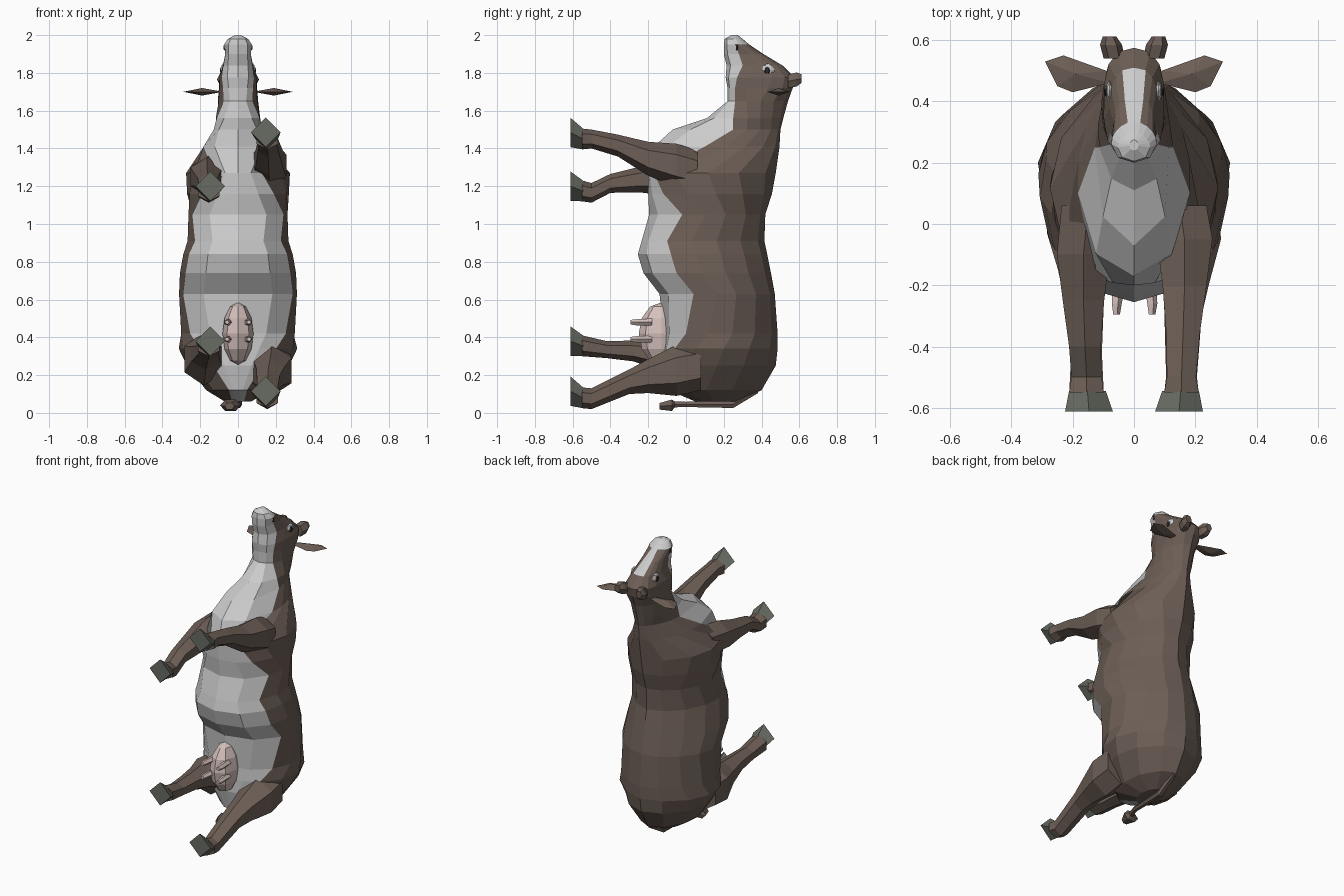
import bpy, bmesh
from math import sin, cos, acos, pi, copysign
from mathutils import Vector


def material(name, rgb):
    m = bpy.data.materials.new(name)
    m.diffuse_color = (*rgb, 1)
    return m


BROWN = material("brown_hide", (0.15, 0.112, 0.092))
WHITE = material("pale_hide", (0.72, 0.72, 0.72))
HOOF = material("hoof_horn", (0.14, 0.15, 0.125))
PINK = material("udder_skin", (0.66, 0.53, 0.50))
DARK = material("dark_eye", (0.03, 0.03, 0.03))


def finish(name, bm, mats):
    bmesh.ops.recalc_face_normals(bm, faces=bm.faces[:])
    me = bpy.data.meshes.new(name)
    bm.to_mesh(me)
    bm.free()
    for m in mats:
        me.materials.append(m)
    ob = bpy.data.objects.new(name, me)
    bpy.context.collection.objects.link(ob)
    return ob


def loft(name, rings, mats, pick=None):
    """Skin a list of point rings; pick(ring, side) chooses the material slot."""
    bm = bmesh.new()
    vs = [[bm.verts.new(p) for p in r] for r in rings]
    n = len(rings[0])
    for i in range(len(vs) - 1):
        for k in range(n):
            j = (k + 1) % n
            f = bm.faces.new((vs[i][k], vs[i][j], vs[i + 1][j], vs[i + 1][k]))
            f.material_index = pick(i, k) if pick else 0
    bm.faces.new(vs[0])
    f = bm.faces.new(vs[-1])
    f.material_index = pick(len(vs) - 2, 0) if pick else 0
    return finish(name, bm, mats)


def ring_y(x, y, z, rx, rz, n, turn=0.0):
    """Ring lying across the y axis."""
    return [(x + rx * cos(2 * pi * k / n + turn), y, z + rz * sin(2 * pi * k / n + turn))
            for k in range(n)]


def ball(name, centre, size, mat, u=8, v=6):
    bm = bmesh.new()
    bmesh.ops.create_uvsphere(bm, u_segments=u, v_segments=v, radius=1)
    for p in bm.verts:
        p.co = Vector(centre) + Vector([a * b for a, b in zip(p.co, size)])
    return finish(name, bm, [mat])


# Body, neck and head: z, belly y, back y, half width, y where the pale belly ends
body = [
    (0.06, 0.05, 0.27, 0.07, 0.06),
    (0.12, -0.09, 0.40, 0.17, -0.088),
    (0.25, -0.12, 0.475, 0.27, -0.09),
    (0.34, -0.12, 0.485, 0.315, -0.06),
    (0.42, -0.12, 0.485, 0.305, 0.0),
    (0.63, -0.14, 0.47, 0.312, 0.04),
    (0.74, -0.225, 0.45, 0.308, -0.05),
    (0.84, -0.255, 0.43, 0.29, -0.08),
    (0.91, -0.235, 0.415, 0.27, -0.10),
    (1.05, -0.195, 0.42, 0.262, -0.02),
    (1.16, -0.20, 0.455, 0.272, -0.12),
    (1.27, -0.20, 0.475, 0.275, -0.17),
    (1.41, -0.17, 0.495, 0.185, 0.10),
    (1.50, -0.07, 0.50, 0.13, 0.25),
    (1.56, 0.11, 0.515, 0.118, 0.25),
    (1.65, 0.22, 0.54, 0.108, 0.26),
    (1.72, 0.22, 0.565, 0.102, 0.26),
    (1.775, 0.21, 0.575, 0.10, 0.27),
    (1.84, 0.215, 0.51, 0.08, 0.30),
    (1.90, 0.20, 0.41, 0.068, 0.28),
    (1.95, 0.20, 0.335, 0.074, 0.26),
    (1.98, 0.205, 0.30, 0.053, 0.25),
    (2.00, 0.24, 0.275, 0.015, 0.255),
]


def section(z, a, b, w, e):
    """Oval, fuller below and ridged above, third vertex on the edge of the pale patch."""
    c, h = (a + b) / 2, (b - a) / 2

    def power(q):
        if 1.7 < z < 1.95:
            return 0.75
        return 0.92 if q > 0 else 1.15

    q = (c - e) / h
    t = acos(copysign(abs(q) ** (1 / power(q)), q))
    t = max(t, 0.25)
    half = [0, t / 2, t] + [t + (pi - t) * k / 5 for k in range(1, 6)]
    pts = []
    for u in half:
        p = power(cos(u))
        pts.append((w * abs(sin(u)) ** p, c - h * copysign(abs(cos(u)) ** p, cos(u)), z))
    pts[0], pts[-1] = (0, a, z), (0, b, z)
    return pts + [(-x, y, zz) for x, y, zz in pts[-2:0:-1]]


def hide(i, k):
    d = min(k, 13 - k)
    z = body[i][0]
    return 1 if d < 2 or z > 1.94 or (d == 6 and z > 1.83) else 0


loft("body_and_head", [section(*r) for r in body], [BROWN, WHITE], hide)

# Legs in mid-stride: side, hoof centre z, then y, |x|, z, half width, half depth
legs = {
    "front_leg_right": (1, 1.485, [
        (0.06, 0.15, 1.28, 0.10, 0.11), (-0.05, 0.165, 1.31, 0.105, 0.115),
        (-0.20, 0.165, 1.345, 0.083, 0.09), (-0.36, 0.16, 1.415, 0.063, 0.058),
        (-0.50, 0.155, 1.45, 0.055, 0.05), (-0.55, 0.155, 1.45, 0.065, 0.055)]),
    "front_leg_left": (-1, 1.20, [
        (0.06, 0.15, 1.26, 0.10, 0.11), (-0.10, 0.165, 1.25, 0.10, 0.10),
        (-0.25, 0.165, 1.235, 0.078, 0.067), (-0.40, 0.16, 1.215, 0.06, 0.05),
        (-0.50, 0.155, 1.165, 0.057, 0.052), (-0.55, 0.155, 1.175, 0.065, 0.055)]),
    "rear_leg_left": (-1, 0.38, [
        (0.08, 0.17, 0.28, 0.12, 0.13), (-0.03, 0.18, 0.285, 0.12, 0.14),
        (-0.15, 0.17, 0.31, 0.09, 0.08), (-0.28, 0.16, 0.328, 0.07, 0.055),
        (-0.42, 0.155, 0.335, 0.058, 0.045), (-0.55, 0.155, 0.355, 0.065, 0.055)]),
    "rear_leg_right": (1, 0.115, [
        (0.08, 0.17, 0.25, 0.12, 0.13), (-0.05, 0.18, 0.225, 0.12, 0.135),
        (-0.20, 0.17, 0.195, 0.085, 0.09), (-0.30, 0.16, 0.165, 0.07, 0.065),
        (-0.50, 0.155, 0.075, 0.058, 0.055), (-0.55, 0.155, 0.08, 0.065, 0.055)]),
}
for name, (s, hz, path) in legs.items():
    loft(name, [ring_y(s * x, y, z, rx, rz, 6, pi / 6) for y, x, z, rx, rz in path], [BROWN])
    # Diamond-shaped hoof
    z = path[-1][2]
    loft(name.replace("leg", "hoof"),
         [ring_y(s * 0.152, -0.545, z, 0.06, 0.055, 4),
          ring_y(s * 0.147, -0.612, hz, 0.078, 0.078, 4)], [HOOF])

# Udder and teats
ball("udder", (0, -0.13, 0.42), (0.082, 0.12, 0.165), PINK)
for s in (-1, 1):
    for z in (0.39, 0.48):
        loft("teat", [ring_y(s * 0.05, -0.18, z, 0.024, 0.02, 5),
                      ring_y(s * 0.058, -0.26, z, 0.018, 0.018, 5),
                      ring_y(s * 0.058, -0.295, z, 0.012, 0.012, 5)], [PINK])

# Tail with a tuft at the tip
tail = [(0.38, 0, 0.13, 0.02, 0.03), (0.25, 0, 0.045, 0.022, 0.022),
        (0.0, -0.01, 0.045, 0.018, 0.016), (-0.06, -0.03, 0.045, 0.02, 0.018),
        (-0.075, -0.04, 0.04, 0.055, 0.035), (-0.14, -0.045, 0.035, 0.025, 0.02)]
loft("tail", [ring_y(x, y, z, rx, rz, 6) for y, x, z, rx, rz in tail], [BROWN])

# Paired head parts
outline = [(0.08, 0.46), (0.20, 0.43), (0.25, 0.45), (0.29, 0.53), (0.23, 0.55), (0.09, 0.50)]
for s, side in ((1, "right"), (-1, "left")):
    # Leaf-shaped ear
    bm = bmesh.new()
    rim = [bm.verts.new((s * x, y, 1.70)) for x, y in outline]
    for z in (1.68, 1.72):
        mid = bm.verts.new((s * 0.19, 0.49, z))
        for i in range(6):
            bm.faces.new((rim[i], rim[(i + 1) % 6], mid))
    finish("ear_" + side, bm, [BROWN])
    # Horn bud on the poll
    loft("horn_bud_" + side, [ring_y(s * x, y, z, r, 1.2 * r, 6) for x, y, z, r in
                              ((0.065, 0.54, 1.755, 0.034), (0.075, 0.585, 1.765, 0.036),
                               (0.08, 0.612, 1.77, 0.022))], [BROWN])
    # Eye on a pale lid
    ball("eyelid_" + side, (s * 0.080, 0.435, 1.815), (0.012, 0.035, 0.035), WHITE, 6, 4)
    ball("eye_" + side, (s * 0.086, 0.43, 1.812), (0.012, 0.018, 0.02), DARK, 6, 4)
    ball("nostril_" + side, (s * 0.066, 0.27, 1.935), (0.012, 0.01, 0.02), DARK, 4, 3)
